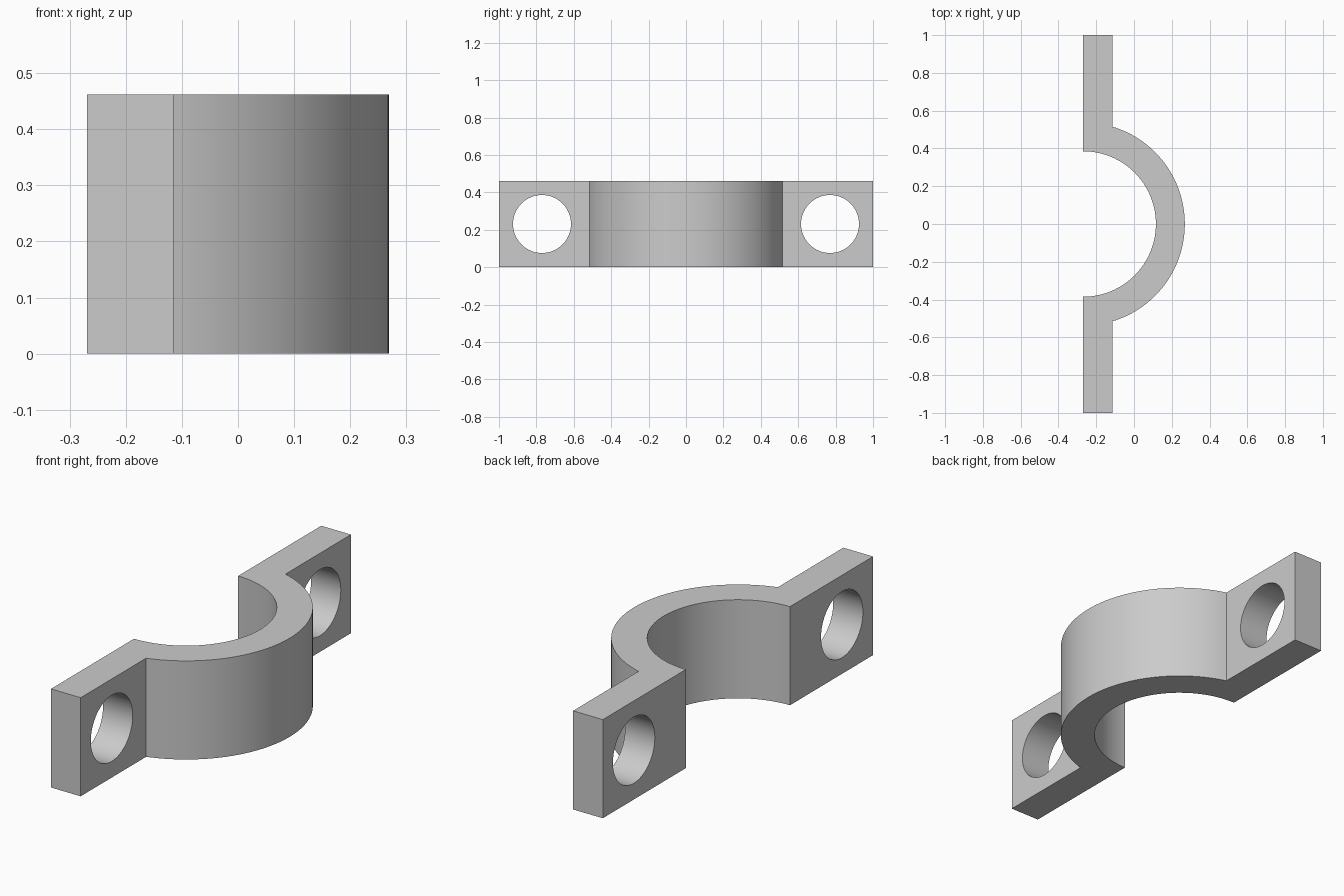
import bpy, bmesh, math

cube = bpy.data.objects.get("Cube")
if cube:
    bpy.data.objects.remove(cube, do_unlink=True)

HEIGHT, BACK, THICK = 0.462, -0.269, 0.154
R_IN, R_OUT = 0.385, 0.538
HOLE_R, HOLE_Y = 0.155, 0.77
SEGS = 64

grey = bpy.data.materials.new("plain grey")
grey.use_nodes = True
colour = (0.6, 0.6, 0.6, 1)
grey.diffuse_color = colour
grey.node_tree.nodes["Principled BSDF"].inputs["Base Color"].default_value = colour


def arc(radius, start, end):
    """Points on an arc about the pipe axis, from start to end angle."""
    angles = [start + (end - start) * i / SEGS for i in range(SEGS + 1)]
    return [(BACK + radius * math.cos(a), radius * math.sin(a)) for a in angles]


# Clamp outline: outer arc, far tab, inner arc, near tab
front = BACK + THICK
meet = math.acos(THICK / R_OUT)
outline = arc(R_OUT, -meet, meet)
outline += [(front, 1), (BACK, 1)]
outline += arc(R_IN, math.pi / 2, -math.pi / 2)
outline += [(BACK, -1), (front, -1)]

bm = bmesh.new()
base = bm.faces.new([bm.verts.new((x, y, 0)) for x, y in outline])
top = bmesh.ops.extrude_face_region(bm, geom=[base])["geom"]
bmesh.ops.translate(bm, vec=(0, 0, HEIGHT),
                    verts=[v for v in top if isinstance(v, bmesh.types.BMVert)])
bmesh.ops.recalc_face_normals(bm, faces=bm.faces[:])
mesh = bpy.data.meshes.new("clamp_half")
bm.to_mesh(mesh)
bm.free()
mesh.materials.append(grey)
clamp = bpy.data.objects.new("clamp_half", mesh)
bpy.context.collection.objects.link(clamp)

# Bolt holes through both tabs
for side in (-1, 1):
    bpy.ops.mesh.primitive_cylinder_add(
        vertices=SEGS, radius=HOLE_R, depth=THICK * 2,
        location=(BACK + THICK / 2, side * HOLE_Y, HEIGHT / 2),
        rotation=(0, math.pi / 2, 0))
    cutter = bpy.context.object
    cutter.name = "bolt_hole_cutter"
    cutter.hide_render = True
    cutter.data.materials.append(grey)
    cut = clamp.modifiers.new("bolt_hole", "BOOLEAN")
    cut.operation = "DIFFERENCE"
    cut.solver = "EXACT"
    cut.object = cutter
    bpy.context.view_layer.objects.active = clamp
    bpy.ops.object.modifier_apply(modifier=cut.name)
    bpy.data.objects.remove(cutter, do_unlink=True)

# Smooth curved walls, crisp edges
bpy.ops.object.select_all(action="DESELECT")
clamp.select_set(True)
bpy.context.view_layer.objects.active = clamp
bpy.ops.object.shade_smooth_by_angle(angle=math.radians(20))
